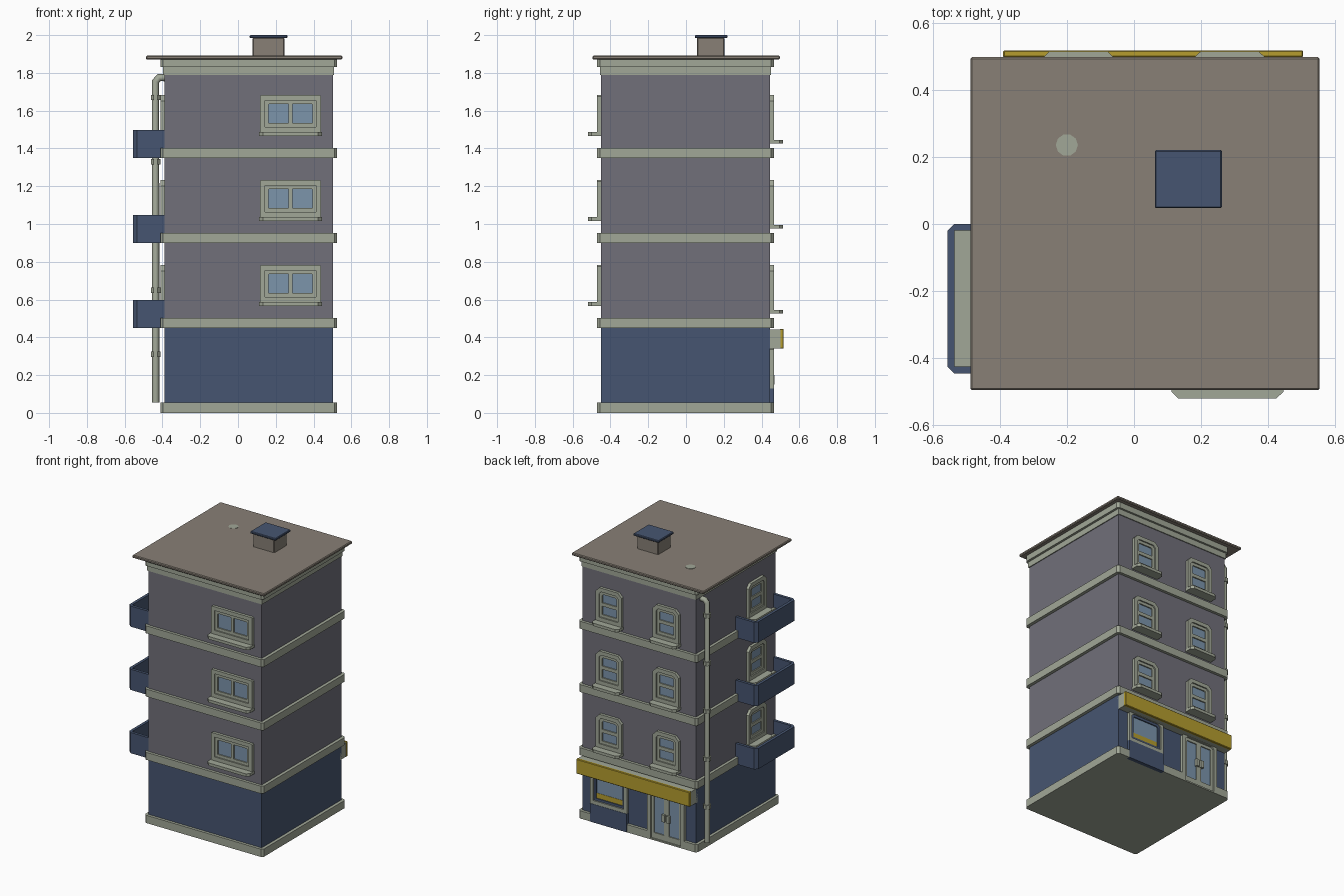
import bpy, bmesh
from math import radians, pi, cos, sin
from mathutils import Matrix, Vector

if "Cube" in bpy.data.objects:
    bpy.data.objects.remove(bpy.data.objects["Cube"])


def mat(name, r, g, b):
    m = bpy.data.materials.new(name)
    m.diffuse_color = [(c / 255) ** 2.2 for c in (r, g, b)] + [1]
    m.use_nodes = True
    m.node_tree.nodes["Principled BSDF"].inputs["Base Color"].default_value = m.diffuse_color
    return m


TRIM = mat("trim", 160, 166, 150)
WALL = mat("wall", 112, 111, 121)
BLUE = mat("blue", 72, 86, 112)
ROOF = mat("roof", 135, 127, 117)
GLASS = mat("glass", 123, 147, 170)
YELLOW = mat("yellow", 180, 156, 50)
I = Matrix.Identity(4)


def prism(name, pts, a, b, m, M=I, inner=None, bevel=0):
    """Extrude a 2D outline from a to b; inner makes a matching hole."""
    bm = bmesh.new()

    def loop(p, z):
        return [bm.verts.new(M @ Vector((x, y, z))) for x, y in p]

    def skin(p, q):
        for i in range(len(p)):
            j = (i + 1) % len(p)
            bm.faces.new((p[i], p[j], q[j], q[i]))

    lo, hi = loop(pts, a), loop(pts, b)
    skin(lo, hi)
    if inner:
        li, hi2 = loop(inner, a), loop(inner, b)
        skin(hi2, li)
        skin(hi, hi2)
        skin(li, lo)
    else:
        bm.faces.new(lo)
        bm.faces.new(hi)
    bmesh.ops.recalc_face_normals(bm, faces=bm.faces)
    me = bpy.data.meshes.new(name)
    bm.to_mesh(me)
    bm.free()
    me.materials.append(m)
    ob = bpy.data.objects.new(name, me)
    bpy.context.collection.objects.link(ob)
    if bevel:
        mod = ob.modifiers.new("bevel", "BEVEL")
        mod.width, mod.segments = bevel, 1
    return ob


def rect(x0, x1, y0, y1, c=0):
    """Rectangle outline, optionally with chamfered corners."""
    if not c:
        return [(x0, y0), (x1, y0), (x1, y1), (x0, y1)]
    return [(x0 + c, y0), (x1 - c, y0), (x1, y0 + c), (x1, y1 - c),
            (x1 - c, y1), (x0 + c, y1), (x0, y1 - c), (x0, y0 + c)]


def opening(w, z0, z1, c, i=0):
    """Opening outline with chamfered top corners, inset by i."""
    h, z0, z1, c = w / 2 - i, z0 + i, z1 - i, max(c - i * 0.5, 0.003)
    return [(-h, z0), (h, z0), (h, z1 - c), (h - c, z1), (-h + c, z1), (-h, z1 - c)]


def on_wall(x, y, angle):
    """Wall frame: local x along the wall, y up, z outward."""
    return (Matrix.Translation((x, y, 0)) @ Matrix.Rotation(radians(angle), 4, 'Z')
            @ Matrix.Rotation(pi / 2, 4, 'X'))


UP = Matrix.Rotation(-pi / 2, 4, 'X')


def window(name, M, w, z0, z1, c, split):
    f, s = 0.027, 0.047
    o = opening(w, z0, z1, c)
    o1, o2 = opening(w, z0, z1, c, f), opening(w, z0, z1, c, s)
    prism(name + "_frame", o, -0.01, 0.02, TRIM, M, o1)
    prism(name + "_sash", o1, -0.01, 0.011, TRIM, M, o2)
    prism(name + "_glass", o2, -0.01, 0.003, GLASS, M)
    if split == "vertical":
        bar = rect(-0.011, 0.011, z0 + s, z1 - s)
    else:
        mid = (z0 + z1) / 2
        bar = rect(-w / 2 + f, w / 2 - f, mid - 0.012, mid + 0.012)
    prism(name + "_bar", bar, -0.01, 0.011, TRIM, M)
    h = w / 2 + 0.004
    prism(name + "_sill", [(-h, 0), (-h, -0.05), (-h + 0.02, -0.069),
                           (h - 0.02, -0.069), (h, -0.05), (h, 0)],
          z0 - 0.02, z0, TRIM, M @ UP)


# Walls
X0, X1, Y0, Y1 = -0.39, 0.502, -0.45, 0.445
prism("ground_floor_wall", rect(X0, X1, Y0, Y1), 0.02, 0.48, BLUE)
prism("upper_wall", rect(X0, X1, Y0, Y1), 0.48, 1.86, WALL)

# Floor bands and cornice
band = rect(-0.41, 0.524, -0.47, 0.465, 0.014)
for i, z in enumerate((0.45, 0.90, 1.35)):
    prism(f"floor_band_{i}", band, z, z + 0.053, TRIM)
prism("cornice_upper", band, 1.83, 1.872, TRIM)
prism("cornice_lower", rect(-0.396, 0.508, -0.456, 0.451), 1.79, 1.83, TRIM)

# Plinth, notched at the shop window and door
SHOP, DOOR, SW = 0.285, -0.165, 0.29
notched = band[:5]
for cx in (SHOP, DOOR):
    l, r = cx - SW / 2, cx + SW / 2
    notched = notched + [(r, 0.465), (r, 0.44), (l, 0.44), (l, 0.465)]
prism("plinth", notched + band[5:], 0, 0.055, TRIM)

# Roof, vent and chimney
prism("roof_slab", rect(-0.487, 0.553, -0.495, 0.497), 1.871, 1.891, ROOF, bevel=0.005)
prism("roof_vent", [(-0.2 + 0.033 * cos(k * pi / 5), 0.235 + 0.033 * sin(k * pi / 5))
                    for k in range(10)], 1.885, 1.893, TRIM)
prism("chimney", rect(0.077, 0.245, 0.058, 0.203), 1.885, 1.987, ROOF, bevel=0.005)
prism("chimney_cap", rect(0.062, 0.262, 0.047, 0.22), 1.984, 2.0, BLUE, bevel=0.004)

# Windows and balconies on each upper floor
for n in range(3):
    z = 0.45 * n
    window(f"front_window_{n}", on_wall(0.278, Y0, 0), 0.325, 0.587 + z, 0.782 + z, 0.006, "vertical")
    for side, x in (("left", SHOP), ("right", DOOR)):
        window(f"back_{side}_window_{n}", on_wall(x, Y1, 180), 0.205, 0.545 + z, 0.782 + z, 0.03, "horizontal")
    window(f"balcony_window_{n}", on_wall(X0, -0.223, -90), 0.205, 0.545 + z, 0.782 + z, 0.03, "horizontal")
    a, b, e = -0.555, -0.445, 0.0
    outer = [(X0, b), (a + 0.02, b), (a, b + 0.02), (a, e - 0.02), (a + 0.02, e), (X0, e)]
    inner = [(X0, e - 0.02), (a + 0.02, e - 0.02), (a + 0.02, b + 0.02), (X0, b + 0.02)]
    prism(f"balcony_rail_{n}", outer + inner, 0.45 + z, 0.597 + z, BLUE)
    prism(f"balcony_floor_{n}", inner, 0.452 + z, 0.475 + z, TRIM)

# Shop front: window with panel below, and double door
M = on_wall(SHOP, Y1, 180)
o = opening(SW, 0.13, 0.365, 0.03)
o1, o2 = opening(SW, 0.13, 0.365, 0.03, 0.025), opening(SW, 0.13, 0.365, 0.03, 0.042)
prism("shop_window_frame", o, -0.01, 0.02, TRIM, M, o1)
prism("shop_window_sash", o1, -0.01, 0.011, BLUE, M, o2)
prism("shop_window_glass", o2, -0.01, 0.003, GLASS, M)
prism("shop_window_stripe", rect(-0.103, 0.103, 0.172, 0.208), -0.01, 0.005, YELLOW, M)
prism("shop_panel", rect(-SW / 2, SW / 2, 0, 0.13), -0.01, 0.022, BLUE, M)
M = on_wall(DOOR, Y1, 180)
o = opening(SW, 0.0, 0.365, 0.03)
o1 = opening(SW, 0.0, 0.365, 0.03, 0.027)
o1 = [(x, 0.01 if k < 2 else y) for k, (x, y) in enumerate(o1)]
prism("door_frame", o, -0.01, 0.02, TRIM, M, o1)
for s in (-1, 1):
    c = s * 0.059
    leaf, pane = rect(c - 0.058, c + 0.058, 0.01, 0.335), rect(c - 0.04, c + 0.04, 0.05, 0.315)
    prism("door_leaf", leaf, -0.01, 0.01, TRIM, M, pane)
    prism("door_glass", pane, -0.01, 0.003, GLASS, M)
    prism("door_handle", rect(s * 0.018 - 0.012, s * 0.018 + 0.012, 0.15, 0.2), 0.005, 0.024, TRIM, M)

# Sign board
prism("sign_box", rect(X0, X1, 0.43, 0.5), 0.342, 0.442, TRIM)
prism("sign_face", rect(X0, X1 + 0.002, 0.497, 0.517), 0.34, 0.445, YELLOW, bevel=0.004)

# Downpipe with collars
PX, PY = -0.436, 0.385
cu = bpy.data.curves.new("downpipe", "CURVE")
cu.dimensions, cu.bevel_depth, cu.bevel_resolution, cu.use_fill_caps = "3D", 0.02, 1, True
path = [(PX, 0.055), (PX, 1.755), (PX + 0.018, 1.775), (-0.385, 1.775)]
sp = cu.splines.new("POLY")
sp.points.add(len(path) - 1)
for p, (x, z) in zip(sp.points, path):
    p.co = (x, PY, z, 1)
cu.materials.append(TRIM)
bpy.context.collection.objects.link(bpy.data.objects.new("downpipe", cu))
ring = [(PX + 0.027 * cos((k + 0.5) * pi / 4), PY + 0.027 * sin((k + 0.5) * pi / 4)) for k in range(8)]
for k, z in enumerate((0.31, 0.65, 0.99, 1.33, 1.67)):
    prism(f"pipe_collar_{k}", ring, z - 0.014, z + 0.014, TRIM)
